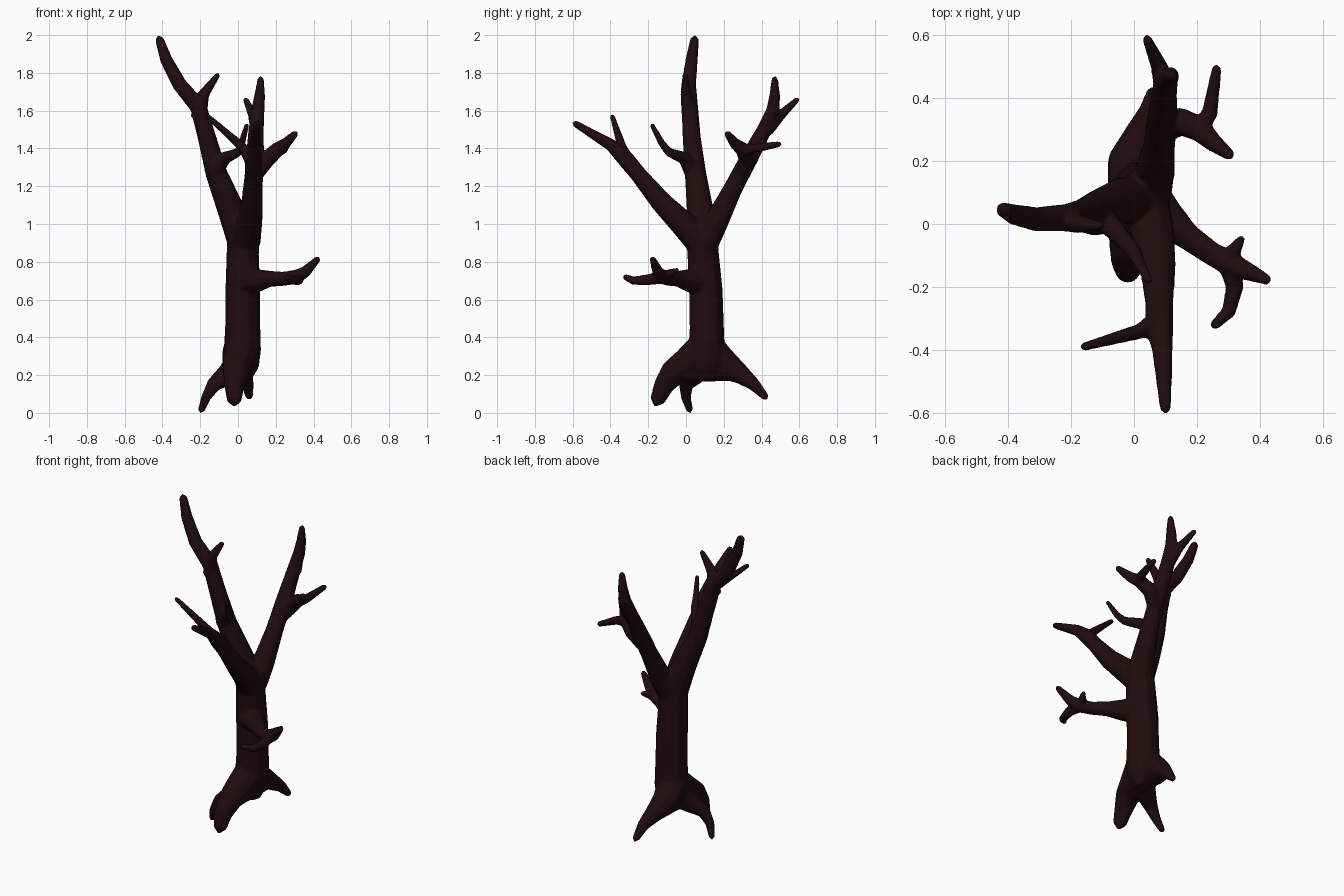
import bpy
import bmesh
import math
from mathutils import Quaternion, Vector

SIDES = 10
UNIT = 0.01  # limb points are given in hundredths: x, y, z, radius
BARK = 0.0015  # bark thickness added around every limb

default_cube = bpy.data.objects.get("Cube")
if default_cube:
    bpy.data.objects.remove(default_cube, do_unlink=True)

# Single bark colour
bark = bpy.data.materials.new("dark_brown_bark")
bark_colour = (0.015, 0.0035, 0.0042, 1)
bark.diffuse_color = bark_colour
bark.use_nodes = True
shader = next(n for n in bark.node_tree.nodes if n.type == 'BSDF_PRINCIPLED')
shader.inputs["Base Color"].default_value = bark_colour
shader.inputs["Roughness"].default_value = 0.9

bm = bmesh.new()


def limb(*points):
    """Add a closed tapering tube that follows the given points."""
    centres = [Vector(p[:3]) * UNIT for p in points]
    radii = [p[3] * UNIT + BARK for p in points]
    last = len(points) - 1
    turn = Quaternion()
    previous = Vector((0, 0, 1))
    rings = []
    for i, (centre, radius) in enumerate(zip(centres, radii)):
        tangent = (centres[min(i + 1, last)] - centres[max(i - 1, 0)]).normalized()
        turn = previous.rotation_difference(tangent) @ turn
        previous = tangent
        ring = []
        for s in range(SIDES):
            angle = math.tau * s / SIDES
            offset = Vector((math.cos(angle), math.sin(angle), 0)) * radius
            ring.append(bm.verts.new(centre + turn @ offset))
        rings.append(ring)
    for low, high in zip(rings, rings[1:]):
        for s in range(SIDES):
            t = (s + 1) % SIDES
            bm.faces.new((low[s], low[t], high[t], high[s]))
    # Flat base and pointed tip
    bm.faces.new(rings[0][::-1])
    tip = bm.verts.new(centres[-1] + previous * radii[-1])
    for s in range(SIDES):
        bm.faces.new((rings[-1][s], rings[-1][(s + 1) % SIDES], tip))


# Trunk
limb((1, 11, 18, 6), (2, 11, 25, 9), (2.3, 11, 33, 9.8), (2.5, 11, 45, 9.3),
     (2.5, 10.5, 65, 9.1), (2.5, 9, 85, 8.5), (3, 8, 96, 8.3), (3, 8, 101, 6))

# Roots: front, back and right
limb((2, 9, 34, 8.8), (0, 0, 25.5, 8.4), (-1, -7, 21, 7), (-2, -12, 14, 5.2),
     (-2, -15.2, 6.5, 3.8))
limb((1, 12, 33, 9.4), (0, 20, 25.5, 8.4), (2.5, 29, 20.5, 5.2), (5, 36, 15, 3.3),
     (6, 42, 8.5, 1.9))
limb((2, 9, 28, 8.4), (-5, 4, 20.5, 6.2), (-13, 0, 14.8, 3.8), (-17, 0, 8, 2.5),
     (-19.5, 2, 1.3, 1.7))

# Bridge under the trunk that joins the front and back roots
limb((-0.5, -3, 23, 7), (1, 10, 23.5, 7), (1.5, 25, 23, 6))

# Tall right branch with its two twigs
limb((2, 8, 92, 8), (-3.5, 7.5, 107, 7.2), (-11.5, 5, 127, 5.7),
     (-16.5, 3, 146, 4.8), (-21, 2, 162, 4.4), (-31, 1.5, 174, 3.8),
     (-38, 3, 187, 3.2), (-41.7, 4.6, 198, 2.2))
limb((-21, 2, 156, 4.2), (-18, 0, 169, 2.9), (-10.7, -0.5, 179, 1.4))
limb((-13, 4, 127, 4.8), (-7, -1, 135, 3.4), (0, -9, 138, 2.3),
     (2, -13, 143, 1.8), (4.7, -18, 152.5, 1.2))

# Front branch with its twig
limb((3, 8, 90, 8), (6, -3, 101.5, 6.8), (7.5, -13, 111.5, 5.7),
     (8, -25, 126, 4.4), (8, -32, 134.5, 4.5), (9, -40, 142, 3.2),
     (10, -58.8, 153.2, 1.7))
limb((8, -31, 133, 4), (2, -34, 141, 2.4), (-16, -39, 157, 1.3))

# Back branch with its upper twig
limb((4, 10, 91, 8), (6.5, 16.5, 102, 6.4), (8, 25, 119, 5), (9, 33.5, 135, 4.8),
     (9.5, 41, 149, 4), (10.5, 46, 160, 3.5), (11.5, 47, 168, 2.8),
     (12, 47, 177, 1.6))
limb((10, 43, 150, 3.7), (8, 50, 157.5, 2.6), (4, 59, 166, 1.4))

# Forked limb on the back branch
limb((10, 30, 127, 4), (15, 32.5, 134, 4.4), (21, 30, 139.5, 3.9),
     (25, 26, 142.5, 2.9), (30.5, 21.8, 148, 1.7))
limb((20, 30, 138, 3.2), (24, 35, 139.8, 2.5), (26.3, 49.5, 142.3, 1.5))

# Low left branch with its two twigs
limb((4, 8, 70, 8), (10, 2, 70, 6.2), (17, -4, 71, 4.2), (24, -9, 71, 3.7),
     (31, -13, 72, 3.8), (36, -15, 75, 2.9), (42.3, -17.7, 81.5, 1.6))
limb((30, -12, 72, 3.5), (32, -20, 70.5, 2.8), (30, -28, 70, 2.2),
     (25.3, -32.3, 72, 1.5))
limb((29, -12, 72, 3.2), (32, -8, 74, 2.2), (34.2, -4.5, 75.7, 1.2))

mesh = bpy.data.meshes.new("bare_tree")
bmesh.ops.recalc_face_normals(bm, faces=bm.faces)
bm.to_mesh(mesh)
bm.free()
mesh.materials.append(bark)
tree = bpy.data.objects.new("bare_tree", mesh)
bpy.context.collection.objects.link(tree)

# Fuse the limbs into one skin and soften the joints
fuse = tree.modifiers.new("fuse_limbs", 'REMESH')
fuse.mode = 'VOXEL'
fuse.voxel_size = 0.008
fuse.use_smooth_shade = True
soften = tree.modifiers.new("soften_joints", 'SMOOTH')
soften.factor = 0.5
soften.iterations = 5
simplify = tree.modifiers.new("simplify", 'DECIMATE')
simplify.ratio = 0.3
